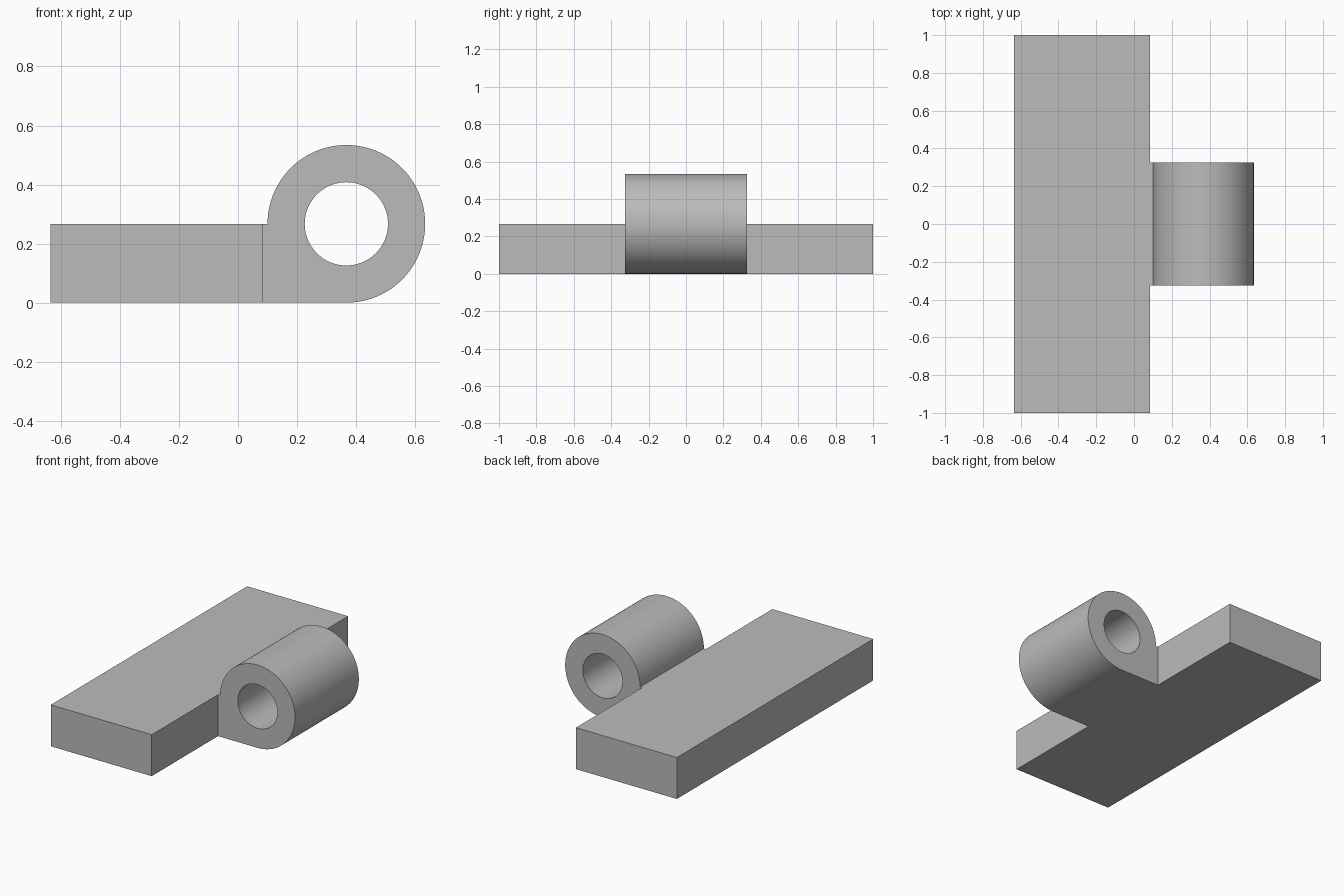
import bpy
import bmesh
from math import cos, sin, pi, radians
from mathutils import Vector

if "Cube" in bpy.data.objects:
    bpy.data.objects.remove(bpy.data.objects["Cube"])

BACK_X, JOINT_X = -0.635, 0.085   # plate extents
THICK = 0.267                     # plate thickness, also barrel radius
BARREL_X, BORE = 0.367, 0.141
HALF_LEN, HALF_BARREL = 1.0, 0.325


def arc(radius, start, end, steps):
    angles = (start + (end - start) * i / steps for i in range(steps + 1))
    return [Vector((BARREL_X + radius * cos(a), -HALF_BARREL, THICK + radius * sin(a)))
            for a in angles]


def add_prism(bm, loops, offset):
    """Fill the closed outlines (holes allowed) and extrude them into a solid."""
    edges = []
    for loop in loops:
        verts = [bm.verts.new(p) for p in loop]
        edges += [bm.edges.new((a, b)) for a, b in zip(verts, verts[1:] + verts[:1])]
    if len(loops) == 1:
        faces = [bm.faces.new(verts)]
    else:
        filled = bmesh.ops.triangle_fill(bm, edges=edges, use_beauty=True)
        faces = [g for g in filled["geom"] if isinstance(g, bmesh.types.BMFace)]
    ext = bmesh.ops.extrude_face_region(bm, geom=faces, use_keep_orig=True)
    moved = [g for g in ext["geom"] if isinstance(g, bmesh.types.BMVert)]
    bmesh.ops.translate(bm, verts=moved, vec=offset)


bm = bmesh.new()

# Plate, with footprint points where the barrel web joins
footprint = [(BACK_X, -HALF_LEN), (JOINT_X, -HALF_LEN), (JOINT_X, -HALF_BARREL),
             (JOINT_X, HALF_BARREL), (JOINT_X, HALF_LEN), (BACK_X, HALF_LEN)]
add_prism(bm, [[Vector((x, y, 0)) for x, y in footprint]], Vector((0, 0, THICK)))

# Barrel and web, with a round bore
outer = arc(THICK, -pi / 2, pi, 72)
outer += [Vector((JOINT_X, -HALF_BARREL, z)) for z in (THICK, 0)]
bore = arc(BORE, 0, 2 * pi, 72)[:-1]
add_prism(bm, [outer, bore], Vector((0, 2 * HALF_BARREL, 0)))

# Fuse the two solids by removing the walls where they meet
inner = [f for f in bm.faces
         if all(abs(v.co.x - JOINT_X) < 1e-4 and abs(v.co.y) < HALF_BARREL + 1e-4
                for v in f.verts)]
bmesh.ops.delete(bm, geom=inner, context='FACES')
bmesh.ops.remove_doubles(bm, verts=bm.verts, dist=1e-4)
bmesh.ops.recalc_face_normals(bm, faces=bm.faces)

mesh = bpy.data.meshes.new("hinge_leaf")
bm.to_mesh(mesh)
bm.free()
leaf = bpy.data.objects.new("hinge_leaf", mesh)
bpy.context.collection.objects.link(leaf)

# Plain grey metal
grey = bpy.data.materials.new("grey")
grey.use_nodes = True
colour = (0.5, 0.5, 0.5, 1)
grey.diffuse_color = colour
grey.node_tree.nodes["Principled BSDF"].inputs["Base Color"].default_value = colour
mesh.materials.append(grey)

bpy.ops.object.select_all(action='DESELECT')
leaf.select_set(True)
bpy.context.view_layer.objects.active = leaf
bpy.ops.object.shade_smooth_by_angle(angle=radians(30))
